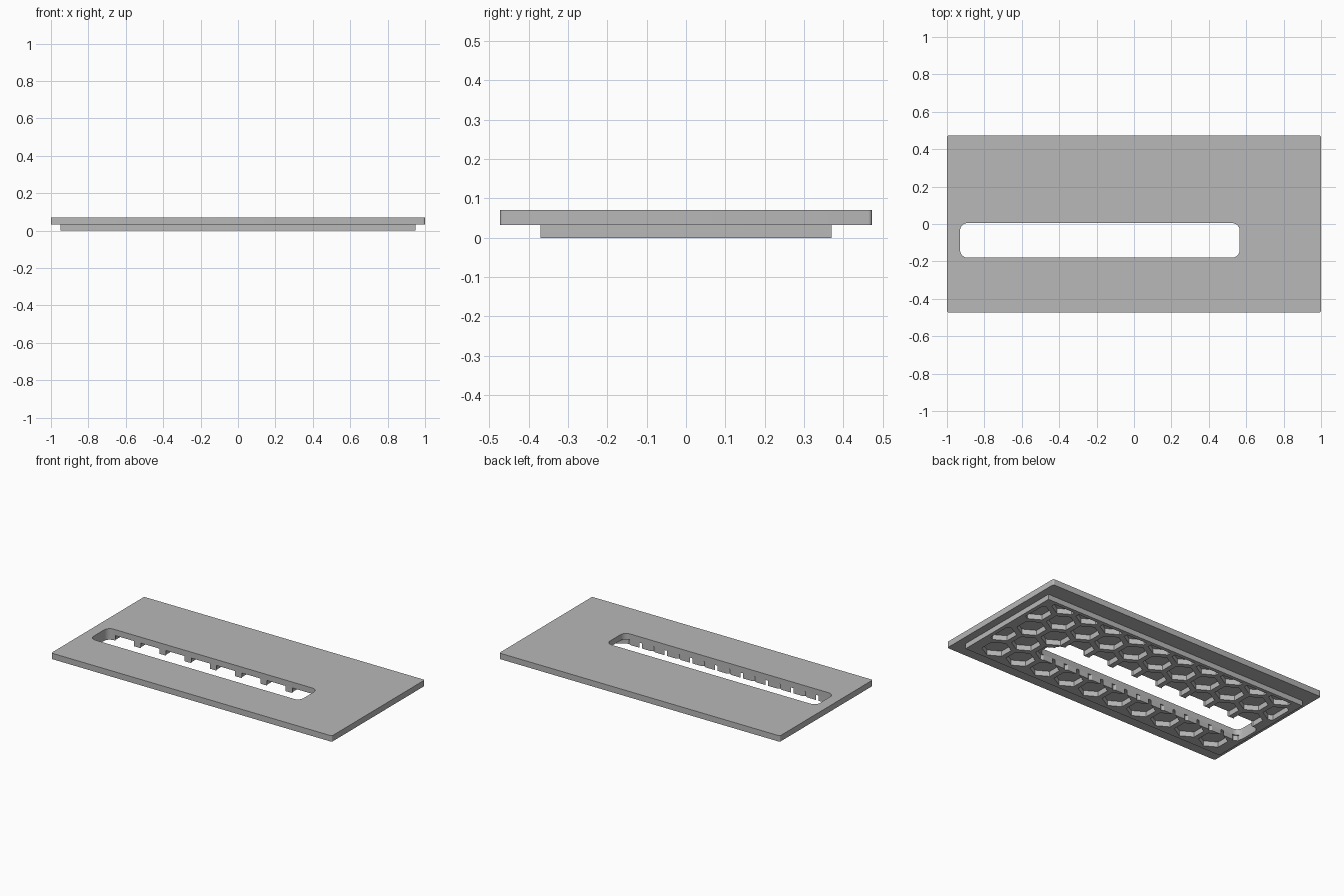
import bpy, bmesh, math

old = bpy.data.objects.get("Cube")
if old:
    bpy.data.objects.remove(old, do_unlink=True)

grey = bpy.data.materials.new("plain_grey")
grey.use_nodes = True
COLOUR = (0.48, 0.48, 0.48, 1)
grey.diffuse_color = COLOUR
grey.node_tree.nodes["Principled BSDF"].inputs["Base Color"].default_value = COLOUR


def rounded_rect(x0, x1, y0, y1, r, steps=6):
    """Outline of a rectangle, with rounded corners if r is above zero."""
    if r == 0:
        return [(x0, y0), (x1, y0), (x1, y1), (x0, y1)]
    points = []
    centres = [(x1 - r, y1 - r), (x0 + r, y1 - r), (x0 + r, y0 + r), (x1 - r, y0 + r)]
    for quarter, (cx, cy) in enumerate(centres):
        for i in range(steps + 1):
            a = (quarter + i / steps) * math.pi / 2
            points.append((cx + r * math.cos(a), cy + r * math.sin(a)))
    return points


def prisms(name, outlines, z0, z1):
    """One object holding an upright prism for each outline."""
    bm = bmesh.new()
    for outline in outlines:
        low = [bm.verts.new((x, y, z0)) for x, y in outline]
        high = [bm.verts.new((x, y, z1)) for x, y in outline]
        bm.faces.new(low[::-1])
        bm.faces.new(high)
        n = len(outline)
        for i in range(n):
            j = (i + 1) % n
            bm.faces.new((low[i], low[j], high[j], high[i]))
    mesh = bpy.data.meshes.new(name)
    bm.to_mesh(mesh)
    bm.free()
    mesh.materials.append(grey)
    obj = bpy.data.objects.new(name, mesh)
    bpy.context.scene.collection.objects.link(obj)
    return obj


def combine(obj, other, operation):
    mod = obj.modifiers.new(operation.lower(), 'BOOLEAN')
    mod.operation = operation
    mod.solver = 'EXACT'
    mod.object = other
    bpy.context.view_layer.objects.active = obj
    bpy.ops.object.modifier_apply(modifier=mod.name)


SPLIT, TOP = 0.033, 0.071

# Cover plate and the smaller block beneath it
plate = prisms("cover_plate", [rounded_rect(-1, 1, -0.473, 0.473, 0.01)], SPLIT, TOP)
block = prisms("honeycomb_block", [rounded_rect(-0.95, 0.95, -0.37, 0.37, 0)], 0, SPLIT)

# Hexagonal pockets, trimmed to leave a rim
PITCH, RADIUS = 0.18, 0.085
ROW = PITCH * math.sqrt(3) / 2
hexes = []
for row in range(5):
    cy = -0.26 + row * ROW
    shift = PITCH / 2 if row % 2 == 0 else 0
    for col in range(-6, 7):
        cx = col * PITCH + shift
        if abs(cx) < 0.98:
            hexes.append([(cx + RADIUS * math.cos(math.radians(30 + 60 * k)),
                           cy + RADIUS * math.sin(math.radians(30 + 60 * k)))
                          for k in range(6)])
pockets = prisms("pocket_cutter", hexes, -0.02, 0.05)
trim = prisms("trim_helper", [rounded_rect(-0.925, 0.925, -0.347, 0.347, 0)], -0.01, 0.045)
combine(pockets, trim, 'INTERSECT')
combine(block, pockets, 'DIFFERENCE')

# Long rounded slot through both layers
slot = prisms("slot_cutter", [rounded_rect(-0.93, 0.565, -0.18, 0.005, 0.04)], -0.1, 0.2)
for part in (plate, block):
    combine(part, slot, 'DIFFERENCE')

for helper in (pockets, trim, slot):
    bpy.data.objects.remove(helper, do_unlink=True)

# Smooth only the rounded corners
for part in (plate, block):
    bpy.ops.object.select_all(action='DESELECT')
    part.select_set(True)
    bpy.context.view_layer.objects.active = part
    bpy.ops.object.shade_smooth_by_angle(angle=math.radians(25))
